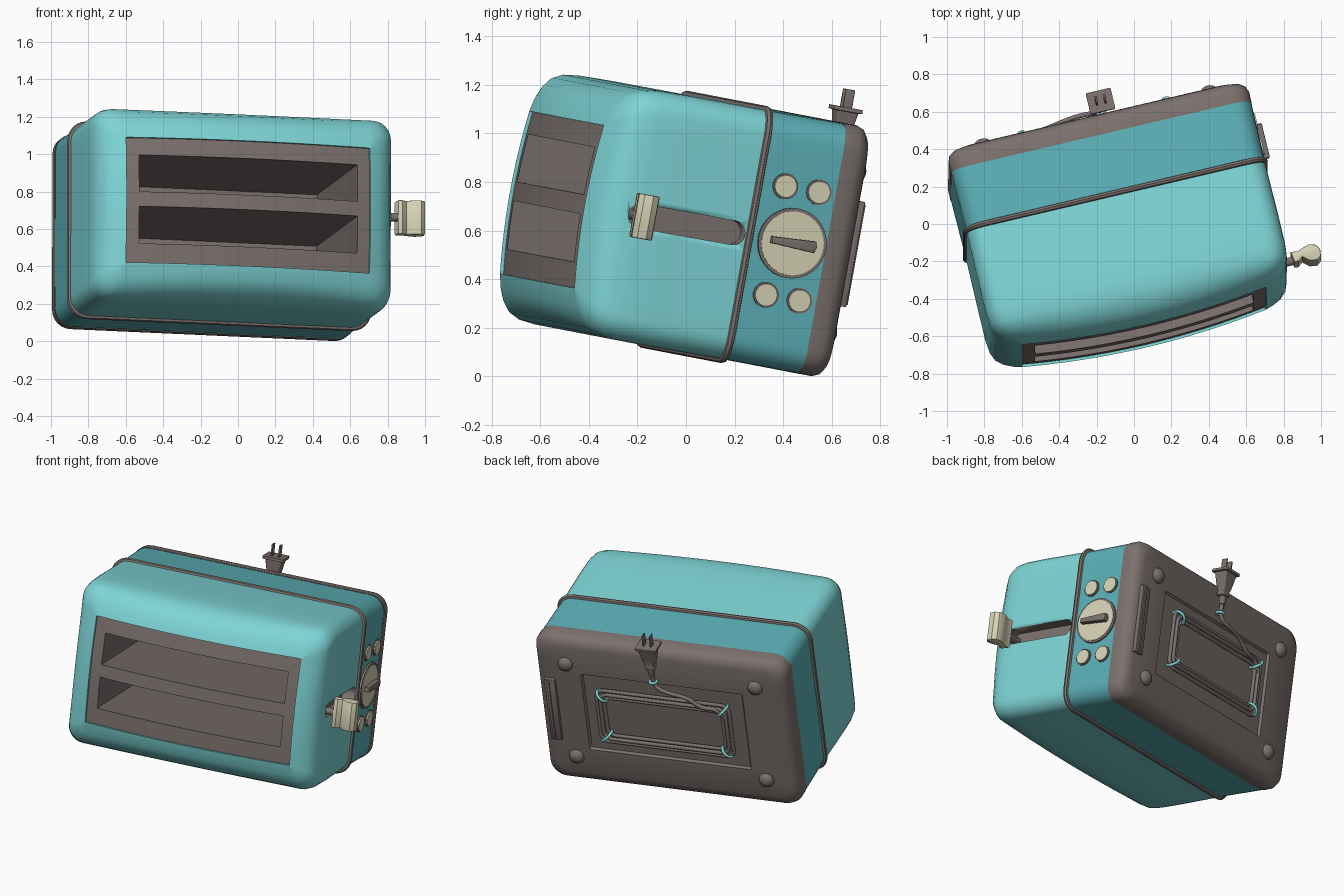
import bpy, bmesh, math
from mathutils import Matrix, Vector

cube = bpy.data.objects.get("Cube")
if cube:
    bpy.data.objects.remove(cube)

# Appliance frame: X = length, Y = depth, Z = towards the slots; it lies tipped onto its side
LEN = Vector((0.9725, 0.2285, -0.0438)).normalized()
UP = Vector((0.2326, -0.957, 0.172))
UP = (UP - LEN * UP.dot(LEN)).normalized()
DEPTH = UP.cross(LEN)
POSE = Matrix((LEN, DEPTH, UP)).transposed().to_4x4()
POSE.translation = (-0.10, 0.075, 0.615)


def material(name, rgb, rough=0.5):
    m = bpy.data.materials.new(name)
    m.use_nodes = True
    m.diffuse_color = (*rgb, 1)
    b = m.node_tree.nodes["Principled BSDF"]
    b.inputs["Base Color"].default_value = (*rgb, 1)
    b.inputs["Roughness"].default_value = rough
    return m


TEAL = material("light_teal", (0.21, 0.66, 0.67))
BAND = material("deep_teal", (0.105, 0.43, 0.47))
GREY = material("warm_grey", (0.20, 0.165, 0.155))
CREAM = material("cream", (0.68, 0.65, 0.47))


def finish(name, bm, mat, angle=35):
    bmesh.ops.recalc_face_normals(bm, faces=bm.faces)
    mesh = bpy.data.meshes.new(name)
    bm.to_mesh(mesh)
    bm.free()
    mesh.materials.append(mat)
    ob = bpy.data.objects.new(name, mesh)
    bpy.context.collection.objects.link(ob)
    ob.matrix_world = POSE
    bpy.ops.object.select_all(action="DESELECT")
    ob.select_set(True)
    bpy.context.view_layer.objects.active = ob
    bpy.ops.object.shade_smooth_by_angle(angle=math.radians(angle))
    return ob


def crown(x, y):
    return max(0, 0.05 * (1 - (x / 0.67) ** 2)) + max(0, 0.02 * (1 - (y / 0.34) ** 2))


def rounded_rect(hx, hy, r, corner=6, edge=12):
    pts = []
    for i, (sx, sy) in enumerate(((1, 1), (-1, 1), (-1, -1), (1, -1))):
        for k in range(corner + 1):
            a = math.pi / 2 * (i + k / corner)
            pts.append(Vector((sx * (hx - r) + r * math.cos(a), sy * (hy - r) + r * math.sin(a))))
    out = []
    for i, p in enumerate(pts):
        out.append(p)
        if i % (corner + 1) == corner:
            q = pts[(i + 1) % len(pts)]
            out += [p.lerp(q, k / edge) for k in range(1, edge)]
    return out


def loft(name, rings, mat, close=False, caps=(True, True), matrix=Matrix()):
    """Rings are (height, half length, half depth, corner radius, crown weight)."""
    bm = bmesh.new()
    loops = []
    for z, hx, hy, r, w in rings:
        loops.append([bm.verts.new(matrix @ Vector((p.x, p.y, z + w * crown(p.x, p.y))))
                      for p in rounded_rect(hx, hy, r)])
    pairs = list(zip(loops, loops[1:])) + ([(loops[-1], loops[0])] if close else [])
    for a, b in pairs:
        for i in range(len(a)):
            j = (i + 1) % len(a)
            bm.faces.new((a[i], a[j], b[j], b[i]))
    if not close:
        for flag, ring in zip(caps, (loops[0], loops[-1])):
            if flag:
                bm.faces.new(ring)
    return finish(name, bm, mat)


def disc(name, x0, x1, y, z, r, mat, r_top=None):
    bm = bmesh.new()
    m = Matrix.Translation(((x0 + x1) / 2, y, z)) @ Matrix.Rotation(math.pi / 2, 4, "Y")
    bmesh.ops.create_cone(bm, cap_ends=True, segments=32, radius1=r,
                          radius2=r if r_top is None else r_top, depth=x1 - x0, matrix=m)
    return finish(name, bm, mat)


def box(name, centre, size, mat, bevel=0.0):
    bm = bmesh.new()
    bmesh.ops.create_cube(bm, size=1, matrix=Matrix.Translation(centre) @ Matrix.Diagonal((*size, 1)))
    if bevel:
        bmesh.ops.bevel(bm, geom=bm.edges[:], offset=bevel, segments=2, affect="EDGES", profile=0.5)
    return finish(name, bm, mat)


def prism(name, pts, lift, mat, bevel=0.0):
    """Extrude a closed outline along a vector."""
    bm = bmesh.new()
    face = bm.faces.new([bm.verts.new(p) for p in pts])
    top = bmesh.ops.extrude_face_region(bm, geom=[face])["geom"]
    bmesh.ops.translate(bm, vec=lift, verts=[v for v in top if isinstance(v, bmesh.types.BMVert)])
    if bevel:
        rim = [e for e in bm.edges if len({f for f in e.link_faces if len(f.verts) > 4}) == 1]
        bmesh.ops.bevel(bm, geom=rim, offset=bevel, segments=2, affect="EDGES", profile=0.5)
    return finish(name, bm, mat)


def tube(name, pts, r, mat, closed=False, smooth=True):
    cu = bpy.data.curves.new(name, "CURVE")
    cu.dimensions = "3D"
    cu.bevel_depth, cu.bevel_resolution, cu.use_fill_caps = r, 3, True
    sp = cu.splines.new("NURBS" if smooth else "POLY")
    sp.points.add(len(pts) - 1)
    for sp_pt, p in zip(sp.points, pts):
        sp_pt.co = (*p, 1)
    sp.use_cyclic_u = closed
    if smooth:
        sp.use_endpoint_u, sp.order_u, sp.resolution_u = True, 3, 8
    cu.materials.append(mat)
    ob = bpy.data.objects.new(name, cu)
    bpy.context.collection.objects.link(ob)
    ob.matrix_world = POSE


# Upper shell: a closed wall with a well for the slot panel
body = loft("upper_shell", [
    (0, 0.82, 0.52, 0.1, 0), (0.3, 0.822, 0.522, 0.1, 0), (0.46, 0.822, 0.52, 0.1, 0),
    (0.53, 0.815, 0.512, 0.1, 0.2), (0.575, 0.798, 0.492, 0.1, 0.5), (0.61, 0.765, 0.455, 0.09, 0.8),
    (0.635, 0.72, 0.41, 0.06, 1), (0.655, 0.67, 0.34, 0.004, 1), (0.63, 0.67, 0.34, 0.004, 1),
    (0, 0.67, 0.34, 0.004, 0)], TEAL, close=True)

# Lever track cut into the end
outline = []
for k in range(26):
    a = math.pi * (k % 13) / 12 + (math.pi if k > 12 else 0)
    outline.append((0.74, 0.05 * math.cos(a), (0.07 if k > 12 else 0.47) + 0.05 * math.sin(a)))
cutter = prism("track_cutter", outline, (0.2, 0, 0), GREY)
cutter.hide_render = True
body.data.materials.append(GREY)
mod = body.modifiers.new("track", "BOOLEAN")
mod.operation, mod.solver, mod.object = "DIFFERENCE", "EXACT", cutter
mod.material_mode = "TRANSFER"
bpy.context.view_layer.objects.active = body
bpy.ops.object.modifier_apply(modifier=mod.name)
bpy.data.objects.remove(cutter)

# Crowned slot panel with two deep slots
bm = bmesh.new()
xs = [-0.669] + [-0.6 + 0.1 * i for i in range(13)] + [0.669]
ys = [-0.339, -0.235, -0.135, -0.035, 0.045, 0.145, 0.245, 0.339]
grid = [[bm.verts.new((x, y, 0.64 + crown(x, y))) for y in ys] for x in xs]
slots = []
for i in range(len(xs) - 1):
    for j in range(len(ys) - 1):
        f = bm.faces.new((grid[i][j], grid[i + 1][j], grid[i + 1][j + 1], grid[i][j + 1]))
        if 0 < i < len(xs) - 2 and j in (1, 2, 4, 5):
            slots.append(f)
floor = bmesh.ops.extrude_face_region(bm, geom=slots)["geom"]
for v in floor:
    if isinstance(v, bmesh.types.BMVert):
        v.co.z = -0.27
bmesh.ops.delete(bm, geom=[f for f in slots if f.is_valid], context="FACES")
panel = finish("slot_panel", bm, GREY)

# Seam trim, lower band, base with a shallow recess
loft("seam_trim", [(0.017, 0.815, 0.515, 0.1, 0), (0.012, 0.832, 0.532, 0.11, 0), (0, 0.837, 0.537, 0.11, 0),
                   (-0.012, 0.832, 0.532, 0.11, 0), (-0.017, 0.815, 0.515, 0.1, 0)], GREY, caps=(False, False))
loft("lower_band", [(0, 0.82, 0.52, 0.1, 0), (-0.326, 0.824, 0.522, 0.1, 0)], BAND, caps=(False, False))
loft("base", [(-0.325, 0.826, 0.524, 0.1, 0), (-0.385, 0.826, 0.524, 0.1, 0), (-0.415, 0.815, 0.513, 0.1, 0),
              (-0.437, 0.79, 0.488, 0.1, 0), (-0.447, 0.755, 0.453, 0.09, 0), (-0.447, 0.53, 0.275, 0.01, 0),
              (-0.432, 0.52, 0.265, 0.01, 0)], GREY, caps=(False, True))

# Feet
for sx in (-1, 1):
    for sy in (-1, 1):
        bm = bmesh.new()
        bmesh.ops.create_uvsphere(bm, u_segments=20, v_segments=10, radius=0.048)
        bmesh.ops.transform(bm, verts=bm.verts, matrix=Matrix.Translation((0.622 * sx, 0.337 * sy, -0.447))
                            @ Matrix.Diagonal((1, 1, 0.75, 1)))
        finish("foot", bm, GREY)

# Crumb tray edge under the control end
box("tray_edge", (0.735, 0, -0.453), (0.07, 0.44, 0.03), GREY, 0.004)
box("tray_lip", (0.745, 0, -0.466), (0.018, 0.42, 0.02), GREY, 0.003)

# Lever and knob
disc("lever_stem", 0.73, 0.87, 0, 0.49, 0.022, GREY)
knob = [(0.855, 0.455), (0.862, 0.512), (0.885, 0.515), (0.91, 0.495), (0.945, 0.525), (0.985, 0.53),
        (1.008, 0.512), (1.012, 0.475), (0.995, 0.448), (0.96, 0.437), (0.925, 0.447), (0.895, 0.46)]
prism("lever_knob", [(x, -0.092, z) for x, z in reversed(knob)], (0, 0.184, 0), CREAM, 0.006)

# Dial, pointer and buttons
disc("dial_rim", 0.80, 0.834, 0, -0.18, 0.145, GREY)
disc("dial_face", 0.80, 0.838, 0, -0.18, 0.132, CREAM)
pointer = [(-0.014, -0.085), (0.014, -0.085), (0.024, -0.27), (0, -0.278), (-0.024, -0.27)]
prism("dial_pointer", [(0.83, y, z) for y, z in pointer], (0.04, 0, 0), GREY, 0.004)
for y in (-0.228, 0.226):
    for z in (-0.11, -0.254):
        disc("button_rim", 0.80, 0.829, y, z, 0.053, GREY)
        disc("button", 0.80, 0.836, y, z, 0.049, CREAM, 0.046)

# Cable coil, wound in three loops
for k in range(3):
    g = 0.024 * k
    loop = rounded_rect(0.435 - g, 0.185 - g, 0.05, 5, 2)
    tube("cable_loop", [(p.x, p.y, -0.462 - 0.008 * (k % 2)) for p in loop], 0.012, GREY, True, False)
tube("cable_lead", [(0.035, 0.41, -0.492), (0.035, 0.32, -0.485), (0.01, 0.27, -0.49), (-0.08, 0.25, -0.5),
                    (-0.18, 0.23, -0.49), (-0.27, 0.16, -0.485), (-0.36, 0.17, -0.48), (-0.41, 0.1, -0.47)], 0.013, GREY)


def clip(x, y, z, out, r):
    """Ring around the cable, spanning an outward direction and the base normal."""
    ring = [Vector((x, y, z)) + Vector((*out, 0)) * (r * math.cos(a)) + Vector((0, 0, r * math.sin(a)))
            for a in (math.tau * k / 20 for k in range(20))]
    tube("cable_clip", ring, 0.009, TEAL, True, False)


for sx in (-1, 1):
    for sy in (-1, 1):
        clip(sx * 0.395, sy * 0.148, -0.46, (sx * 0.707, sy * 0.707), 0.042)
clip(0.035, 0.315, -0.484, (1, 0), 0.021)

# Plug with two prongs
to_depth = Matrix.Translation((0.035, 0, -0.492)) @ Matrix.Rotation(-math.pi / 2, 4, "X")
loft("plug", [(0.37, 0.018, 0.018, 0.015, 0), (0.42, 0.022, 0.022, 0.015, 0), (0.425, 0.032, 0.028, 0.012, 0),
              (0.445, 0.032, 0.028, 0.012, 0), (0.45, 0.03, 0.026, 0.012, 0), (0.49, 0.04, 0.034, 0.01, 0),
              (0.57, 0.054, 0.045, 0.008, 0), (0.572, 0.068, 0.058, 0.008, 0), (0.588, 0.068, 0.058, 0.008, 0)],
     GREY, matrix=to_depth)
for s in (-1, 1):
    box("plug_prong", (0.035 + s * 0.024, 0.62, -0.492), (0.01, 0.085, 0.04), GREY, 0.003)
